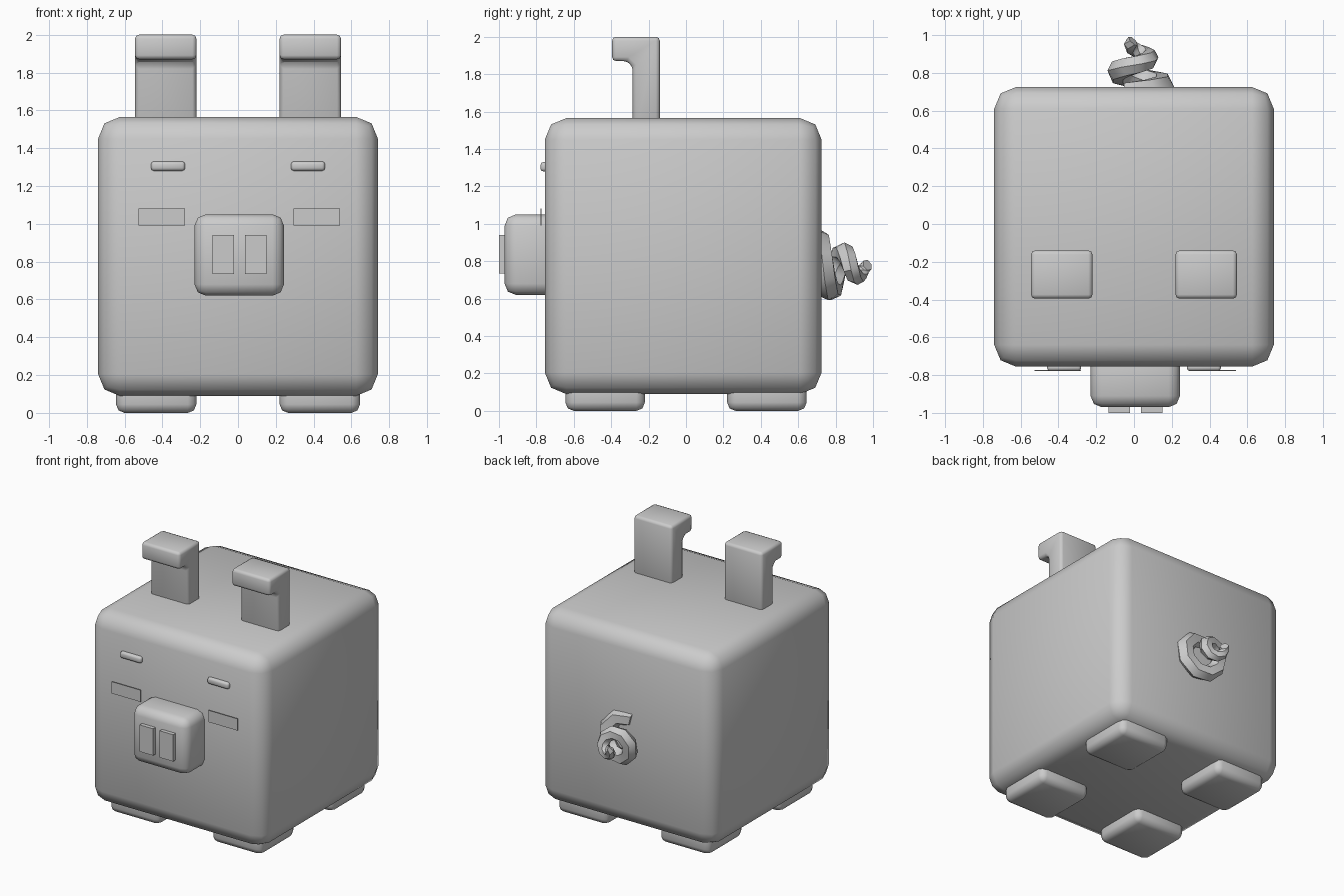
import bpy, bmesh, math
from mathutils import Vector

if "Cube" in bpy.data.objects:
    bpy.data.objects.remove(bpy.data.objects["Cube"])


def finish(name, bm, bevel=0.0, segments=2, angle=50):
    if bevel:
        bmesh.ops.bevel(bm, geom=bm.edges[:], offset=bevel, segments=segments,
                        profile=0.5, affect='EDGES', clamp_overlap=True)
    bmesh.ops.recalc_face_normals(bm, faces=bm.faces[:])
    mesh = bpy.data.meshes.new(name)
    bm.to_mesh(mesh)
    bm.free()
    ob = bpy.data.objects.new(name, mesh)
    bpy.context.collection.objects.link(ob)
    bpy.ops.object.select_all(action='DESELECT')
    ob.select_set(True)
    bpy.context.view_layer.objects.active = ob
    bpy.ops.object.shade_smooth_by_angle(angle=math.radians(angle))
    return ob


def box(name, x, y, z, bevel=0.0, segments=2):
    """Box from (min, max) ranges with rounded edges."""
    bm = bmesh.new()
    bmesh.ops.create_cube(bm, size=1)
    for v in bm.verts:
        v.co = [r[0] if c < 0 else r[1] for c, r in zip(v.co, (x, y, z))]
    return finish(name, bm, bevel, segments)


def span(side, a, b, shift=0.0):
    """Mirrored x range for a left or right part."""
    return tuple(sorted((side * a + shift, side * b + shift)))


def ear(name, x):
    """Hooked ear: side profile extruded across x."""
    profile = [(-0.14, 1.50), (-0.14, 2.0), (-0.395, 2.0), (-0.395, 1.87),
               (-0.315, 1.87), (-0.285, 1.84), (-0.285, 1.50)]
    bm = bmesh.new()
    face = bm.faces.new([bm.verts.new((x[0], y, z)) for y, z in profile])
    out = bmesh.ops.extrude_face_region(bm, geom=[face])
    for v in out['geom']:
        if isinstance(v, bmesh.types.BMVert):
            v.co.x = x[1]
    return finish(name, bm, 0.026, 2)


def tail(name, steps=16, sides=6):
    """Tapered tube wound along a shrinking spiral."""
    def path(u):
        t = -0.1 * math.pi + 3.8 * math.pi * u
        r = 0.165 * (1 - u) + 0.025 * u
        return Vector((0.015 + r * math.sin(t), 0.69 + 0.28 * u, 0.765 + r * math.cos(t)))
    bm = bmesh.new()
    rings = []
    for i in range(steps + 1):
        u = i / steps
        tangent = (path(u + 0.01) - path(u - 0.01)).normalized()
        side = tangent.cross(Vector((0, 1, 0))).normalized()
        up = side.cross(tangent)
        rad = 0.066 - 0.034 * u ** 1.5
        rings.append([bm.verts.new(path(u) + rad * (side * math.cos(a) + up * math.sin(a)))
                      for a in (2 * math.pi * k / sides for k in range(sides))])
    for a, b in zip(rings, rings[1:]):
        for k in range(sides):
            j = (k + 1) % sides
            bm.faces.new((a[k], a[j], b[j], b[k]))
    bm.faces.new(rings[0])
    bm.faces.new(rings[-1])
    return finish(name, bm, angle=40)


# Body and snout
box("body", (-0.74, 0.74), (-0.755, 0.725), (0.09, 1.565), 0.115, 2)
box("snout", (-0.23, 0.243), (-0.97, -0.65), (0.62, 1.05), 0.06, 2)

# Paired parts
for s, label in ((-1, "left"), (1, "right")):
    ear(label + "_ear", span(s, 0.22, 0.545))
    box(label + "_nostril", span(s, 0.028, 0.142, 0.008), (-1.0, -0.95), (0.735, 0.94))
    box(label + "_eye", span(s, 0.287, 0.533, 0.007), (-0.779, -0.773), (0.992, 1.082))
    box(label + "_brow", span(s, 0.28, 0.46), (-0.778, -0.74), (1.28, 1.33), 0.015)
    for y, end in (((-0.645, -0.22), "front"), ((0.22, 0.645), "back")):
        box(f"{end}_{label}_foot", span(s, 0.22, 0.645), y, (0.0, 0.2), 0.045, 2)

# Curly tail
tail("tail")
